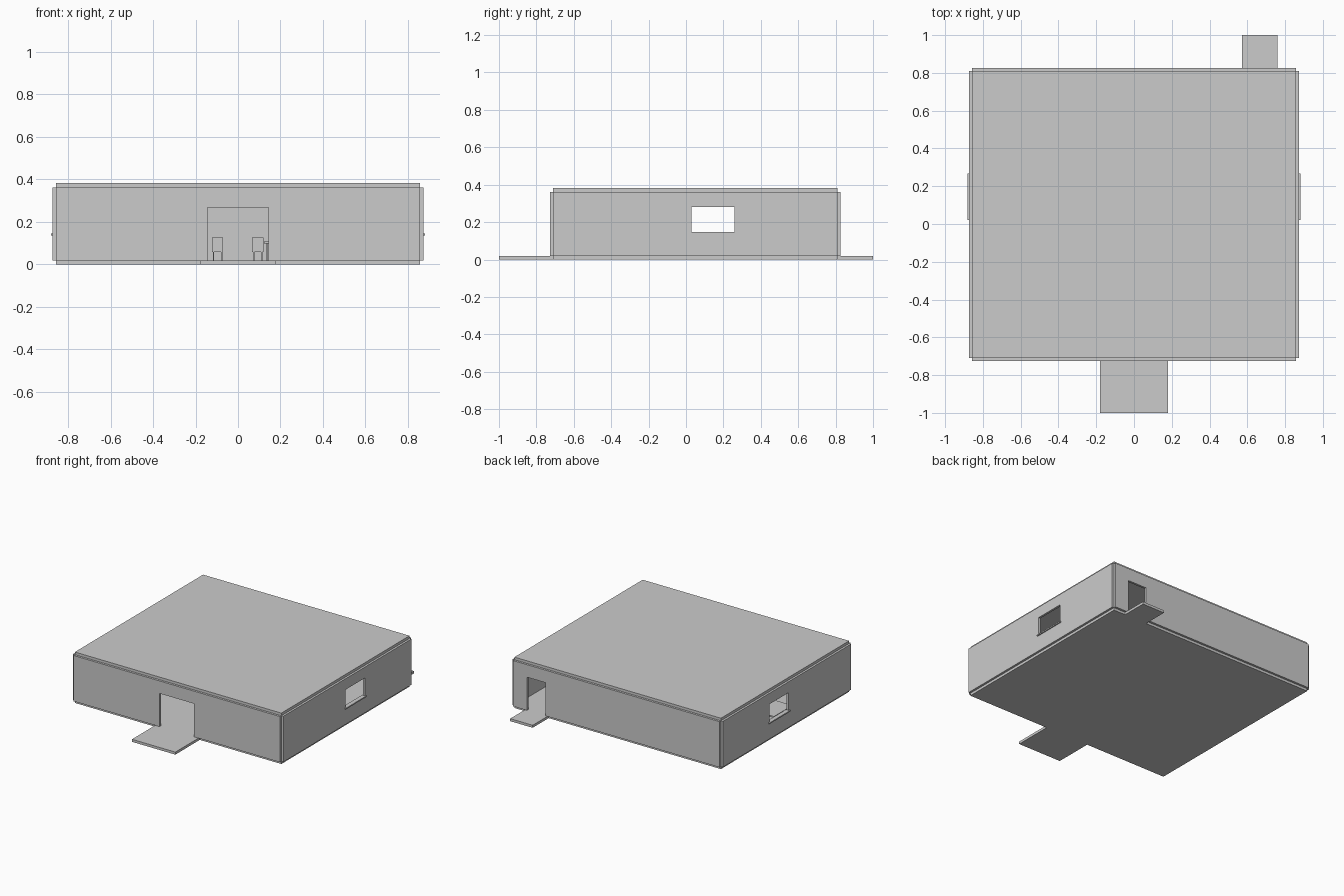
import bpy

if "Cube" in bpy.data.objects:
    bpy.data.objects.remove(bpy.data.objects["Cube"])

grey = bpy.data.materials.new("plain grey")
grey.diffuse_color = (0.6, 0.6, 0.6, 1)
grey.use_nodes = True
grey.node_tree.nodes["Principled BSDF"].inputs["Base Color"].default_value = grey.diffuse_color


def boxes(name, parts):
    """One object from boxes given as ((x0, x1), (y0, y1), (z0, z1))."""
    verts, faces = [], []
    for bx, by, bz in parts:
        n = len(verts)
        verts += [(x, y, z) for z in bz for y in by for x in bx]
        quads = [(0, 2, 3, 1), (4, 5, 7, 6), (0, 1, 5, 4),
                 (2, 6, 7, 3), (0, 4, 6, 2), (1, 3, 7, 5)]
        faces += [[n + i for i in q] for q in quads]
    mesh = bpy.data.meshes.new(name)
    mesh.from_pydata(verts, [], faces)
    mesh.materials.append(grey)
    obj = bpy.data.objects.new(name, mesh)
    bpy.context.collection.objects.link(obj)
    return obj


def cut(obj, name, bx, by, bz):
    """Cut a box-shaped opening through a wall."""
    cutter = boxes(name, [(bx, by, bz)])
    cutter.hide_render = True
    cutter.hide_set(True)
    mod = obj.modifiers.new(name, 'BOOLEAN')
    mod.object = cutter
    mod.operation = 'DIFFERENCE'
    mod.solver = 'EXACT'


W, T = 0.857, 0.016             # half width, wall thickness
Y0, Y1 = -0.71, 0.81            # room depth
F, C, TOP = 0.019, 0.362, 0.382  # floor top, ceiling, roof top
DOOR = 0.268

# Slabs and doorsteps
boxes("floor", [((-W, W), (Y0, Y1), (0, F))])
boxes("roof", [((-W, W), (Y0, Y1), (C, TOP))])
boxes("front_step", [((-0.18, 0.18), (-1, Y0), (0, F))])
boxes("back_step", [((0.573, 0.759), (Y1, 1), (0, F))])

# Front and back walls with door openings
front = boxes("front_wall", [((-W, W), (Y0 - T, Y0), (F, C))])
cut(front, "front_door_cutter", (-0.144, 0.144), (Y0 - 0.1, Y0 + 0.1), (F - 0.1, DOOR))
back = boxes("back_wall", [((-W, W), (Y1, Y1 + T), (F, C))])
cut(back, "back_door_cutter", (0.588, 0.742), (Y1 - 0.1, Y1 + 0.1), (F - 0.1, DOOR))

# Side walls with windows and sills
for side, s in (("left", -1), ("right", 1)):
    def span(a, b):
        return tuple(sorted((s * a, s * b)))
    wall = boxes(side + "_wall", [(span(W, W + T), (Y0, Y1), (F, C))])
    cut(wall, side + "_window_cutter", span(W - 0.1, W + 0.1), (0.03, 0.258), (0.146, 0.28))
    boxes(side + "_window_sill", [(span(W - 0.008, 0.881), (0.02, 0.268), (0.137, 0.146))])


def chair(name, x, y):
    legs = [((x + a - 0.003, x + a + 0.003), (y + b - 0.003, y + b + 0.003), (F, 0.06))
            for a in (-0.019, 0.019) for b in (-0.02, 0.02)]
    seat = [((x - 0.026, x + 0.026), (y - 0.026, y + 0.026), (0.058, 0.066))]
    rest = [((x - 0.026, x + 0.026), (y - 0.026, y - 0.02), (0.066, 0.127))]
    boxes(name, legs + seat + rest)


def table(name, x0, x1, y0, y1):
    legs = [((x, x + 0.01), (y, y + 0.01), (F, 0.098))
            for x in (x0 + 0.01, x1 - 0.02) for y in (y0 + 0.01, y1 - 0.02)]
    boxes(name, legs + [((x0, x1), (y0, y1), (0.097, 0.108))])


# Furniture inside
for i, x in enumerate((-0.096, 0.093)):
    chair(f"chair_{i + 1}", x, 0.1)
table("centre_table", 0.122, 0.36, 0.02, 0.2)
table("window_table", -0.8, -0.66, -0.12, 0.1)
